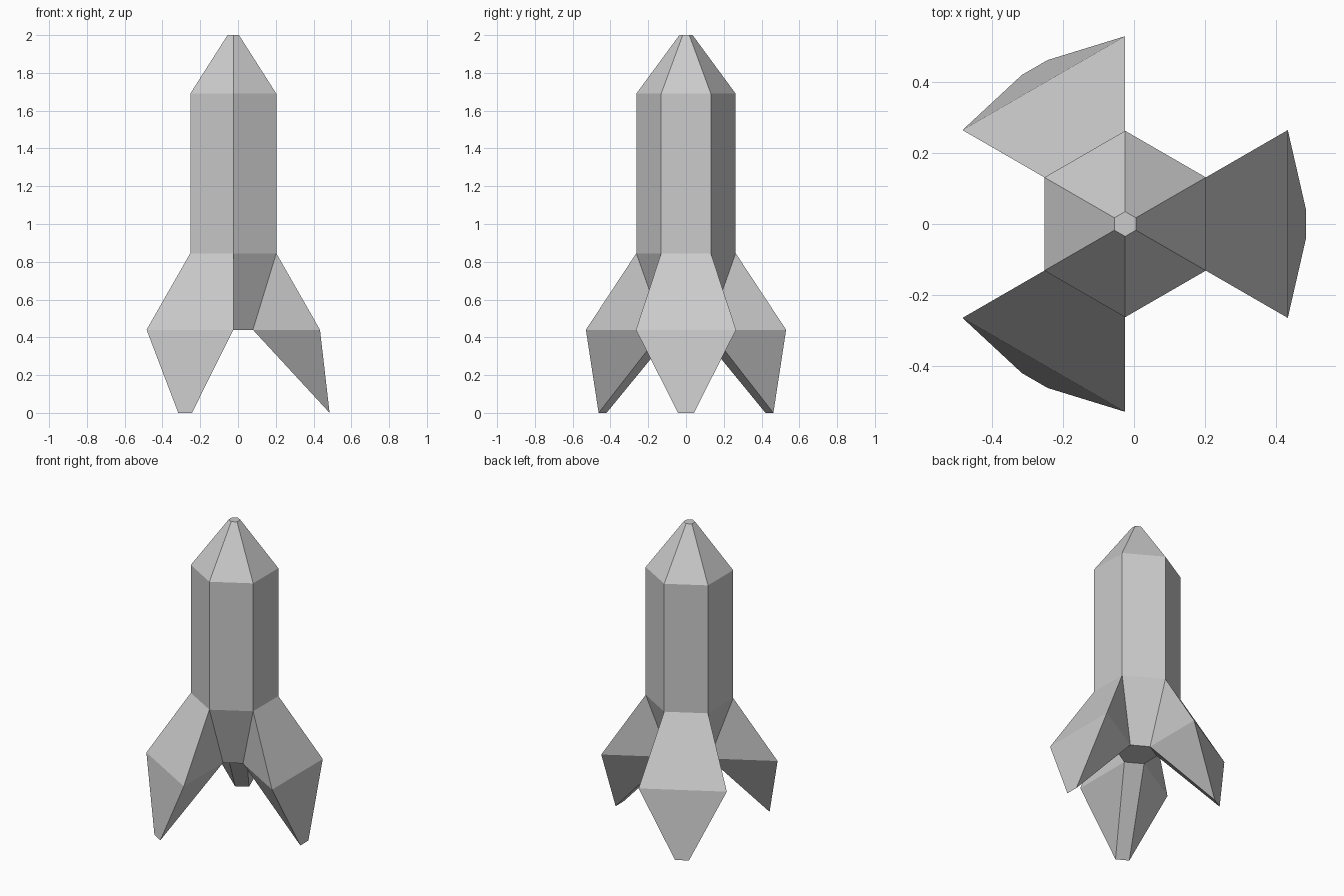
import bpy
import bmesh
from math import radians, cos, sin
from mathutils import Matrix, Vector

AXIS_X = -0.025          # the hull axis sits slightly off centre
SHOULDER_Z, ROOT_Z = 0.845, 0.44
HULL_R, ROOT_R, FIN_R = 0.263, 0.12, 0.53

cube = bpy.data.objects.get("Cube")
if cube:
    bpy.data.objects.remove(cube, do_unlink=True)

grey = bpy.data.materials.new("plain grey")
grey.use_nodes = True
colour = (0.6, 0.6, 0.6, 1)
grey.diffuse_color = colour
grey.node_tree.nodes["Principled BSDF"].inputs["Base Color"].default_value = colour


def polar(radius, angle, z):
    a = radians(angle)
    return Vector((radius * cos(a), radius * sin(a), z))


def finish(bm, name):
    mesh = bpy.data.meshes.new(name)
    bm.to_mesh(mesh)
    bm.free()
    mesh.materials.append(grey)
    obj = bpy.data.objects.new(name, mesh)
    obj.location.x = AXIS_X
    bpy.context.collection.objects.link(obj)


# Hexagonal hull: tapered tail, straight barrel and pointed nose
bm = bmesh.new()
profile = [(ROOT_R, ROOT_Z), (HULL_R, SHOULDER_Z), (HULL_R, 1.69), (0.035, 2.0)]
rings = [[bm.verts.new(polar(r, 60 * k - 30, z)) for k in range(6)] for r, z in profile]
for level, (low, high) in enumerate(zip(rings, rings[1:])):
    for k in range(6):
        if level == 0 and k % 2 == 0:
            continue     # left open where a fin joins the tail
        n = (k + 1) % 6
        bm.faces.new((low[k], low[n], high[n], high[k]))
bm.faces.new(rings[-1])
bm.faces.new(rings[0][::-1])
finish(bm, "hull")


# Three landing fins, each spreading from one tail side to a narrow foot
def make_fin(name, angle):
    bm = bmesh.new()

    def pair(radius, z):
        return [bm.verts.new(polar(radius, side, z)) for side in (-30, 30)]

    shoulder = pair(HULL_R, SHOULDER_Z)
    elbow = pair(FIN_R, ROOT_Z)
    root = pair(ROOT_R, ROOT_Z)
    foot = [bm.verts.new((0.51, y, 0)) for y in (-0.042, 0.042)]
    # outer slope, outer leg and underside
    for a, b in ((elbow, shoulder), (foot, elbow), (root, foot)):
        bm.faces.new((a[0], a[1], b[1], b[0]))
    # triangular flanks
    for i in (0, 1):
        for tri in ((shoulder, root, elbow), (root, foot, elbow)):
            corners = [p[i] for p in tri]
            bm.faces.new(corners[::-1] if i else corners)
    # the underside must face down
    bm.normal_update()
    under = [f for f in bm.faces if all(v in root + foot for v in f.verts)]
    for face in under:
        if face.normal.z > 0:
            face.normal_flip()
    bmesh.ops.rotate(bm, verts=bm.verts, cent=(0, 0, 0),
                     matrix=Matrix.Rotation(radians(angle), 3, "Z"))
    finish(bm, name)


for name, angle in (("left_fin", 0), ("back_right_fin", 120), ("front_right_fin", 240)):
    make_fin(name, angle)
